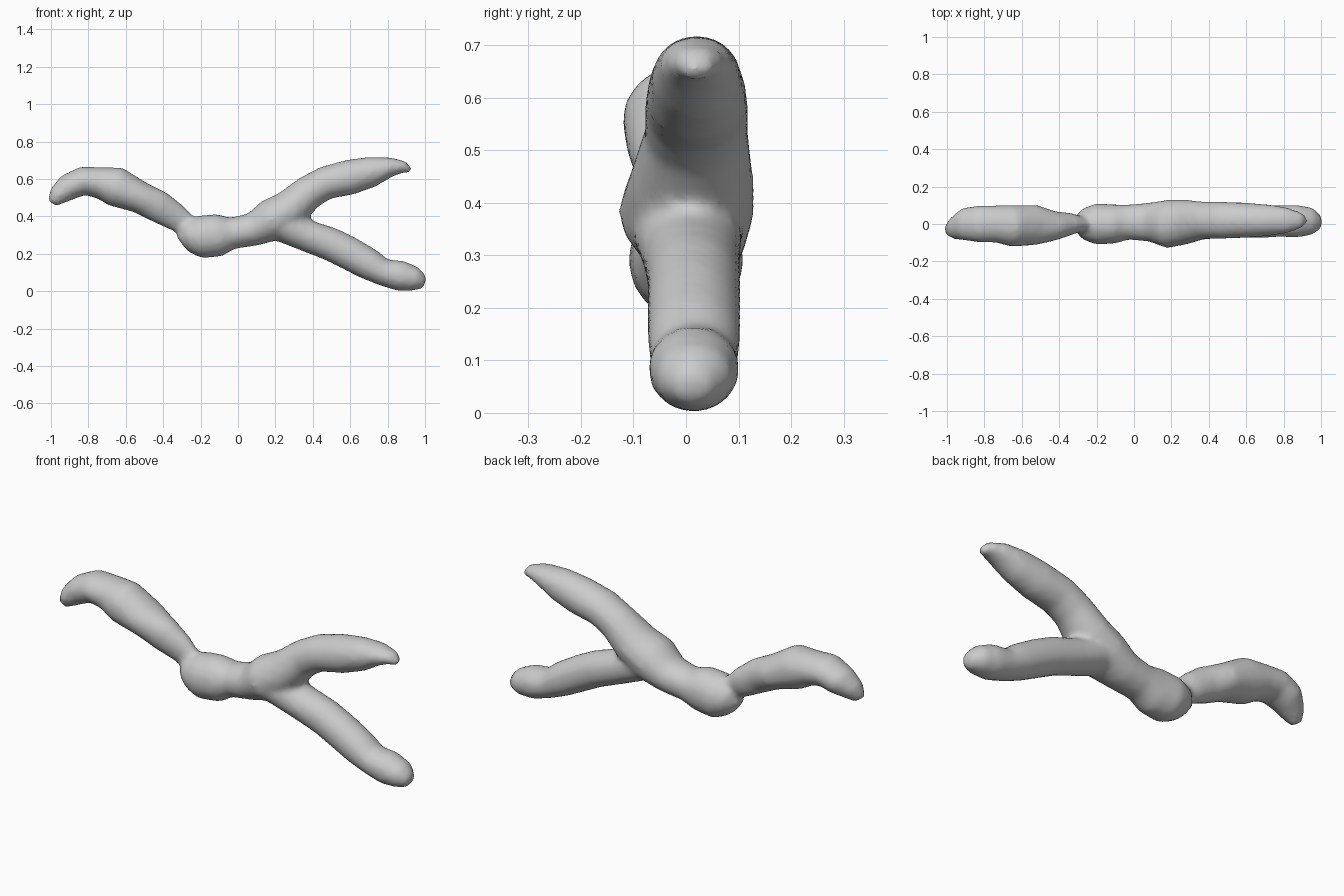
import bpy, bmesh
from math import sin, cos, tau
from mathutils import Vector

if "Cube" in bpy.data.objects:
    bpy.data.objects.remove(bpy.data.objects["Cube"])

SIDES = 16

# Each section: x, z, half thickness, y offset, half depth
trunk_and_upper_branch = [
    (-.305, .26, .045, 0, .04), (-.27, .285, .09, 0, .085), (-.2, .29, .115, 0, .112),
    (-.1, .3, .115, 0, .105), (-.03, .31, .085, .01, .095), (.08, .33, .09, .01, .105),
    (.18, .38, .115, 0, .13), (.28, .44, .105, .01, .12), (.38, .53, .092, .02, .1),
    (.47, .58, .09, .02, .1), (.6, .61, .095, .02, .095), (.72, .64, .082, .02, .085),
    (.82, .665, .052, .02, .07), (.89, .665, .032, .02, .045), (.925, .642, .014, .02, .02),
]
lower_branch = [
    (.22, .36, .09, 0, .11), (.36, .3, .086, .01, .095), (.5, .25, .09, .015, .09),
    (.6, .2, .09, .015, .09), (.7, .145, .086, .015, .09), (.78, .1, .073, .015, .085),
    (.87, .082, .083, .015, .088), (.95, .064, .065, .015, .075), (1, .045, .032, .01, .035),
]
left_branch = [
    (-.22, .31, .06, 0, .05), (-.275, .355, .06, 0, .038), (-.34, .4, .076, 0, .06),
    (-.42, .45, .087, -.01, .078), (-.52, .5, .086, -.005, .108), (-.655, .56, .108, -.01, .113),
    (-.74, .58, .085, 0, .1), (-.83, .59, .078, 0, .1), (-.91, .555, .072, 0, .088),
    (-.965, .51, .054, -.02, .06), (-.995, .47, .028, -.03, .028),
]


def add_limb(bm, sections):
    """Loft elliptical rings that turn with the limb's direction."""
    rings = []
    for i, (x, z, thick, y, depth) in enumerate(sections):
        before = sections[max(i - 1, 0)]
        after = sections[min(i + 1, len(sections) - 1)]
        along = Vector((after[0] - before[0], 0, after[1] - before[1])).normalized()
        across = Vector((-along.z, 0, along.x))
        ring = []
        for k in range(SIDES):
            angle = tau * k / SIDES
            point = Vector((x, y, z)) + across * thick * cos(angle)
            point.y += depth * sin(angle)
            ring.append(bm.verts.new(point))
        rings.append(ring)
    for a, b in zip(rings, rings[1:]):
        for k in range(SIDES):
            n = (k + 1) % SIDES
            bm.faces.new((a[k], a[n], b[n], b[k]))
    bm.faces.new(rings[0])
    bm.faces.new(rings[-1])


# Stone colour
grey = bpy.data.materials.new("plain_grey")
grey.use_nodes = True
colour = (.6, .6, .6, 1)
grey.diffuse_color = colour
grey.node_tree.nodes["Principled BSDF"].inputs["Base Color"].default_value = colour

# Three limbs gathered into one body
bm = bmesh.new()
for limb in (trunk_and_upper_branch, lower_branch, left_branch):
    add_limb(bm, limb)
bmesh.ops.recalc_face_normals(bm, faces=bm.faces)
mesh = bpy.data.meshes.new("forked_branch")
bm.to_mesh(mesh)
bm.free()
mesh.materials.append(grey)
branch = bpy.data.objects.new("forked_branch", mesh)
bpy.context.collection.objects.link(branch)

# Fuse the limbs into one skin and soften the joins
fuse = branch.modifiers.new("fuse", 'REMESH')
fuse.mode = 'VOXEL'
fuse.voxel_size = .016
fuse.use_smooth_shade = True
soften = branch.modifiers.new("soften", 'SMOOTH')
soften.factor = .5
soften.iterations = 6

for polygon in mesh.polygons:
    polygon.use_smooth = True
